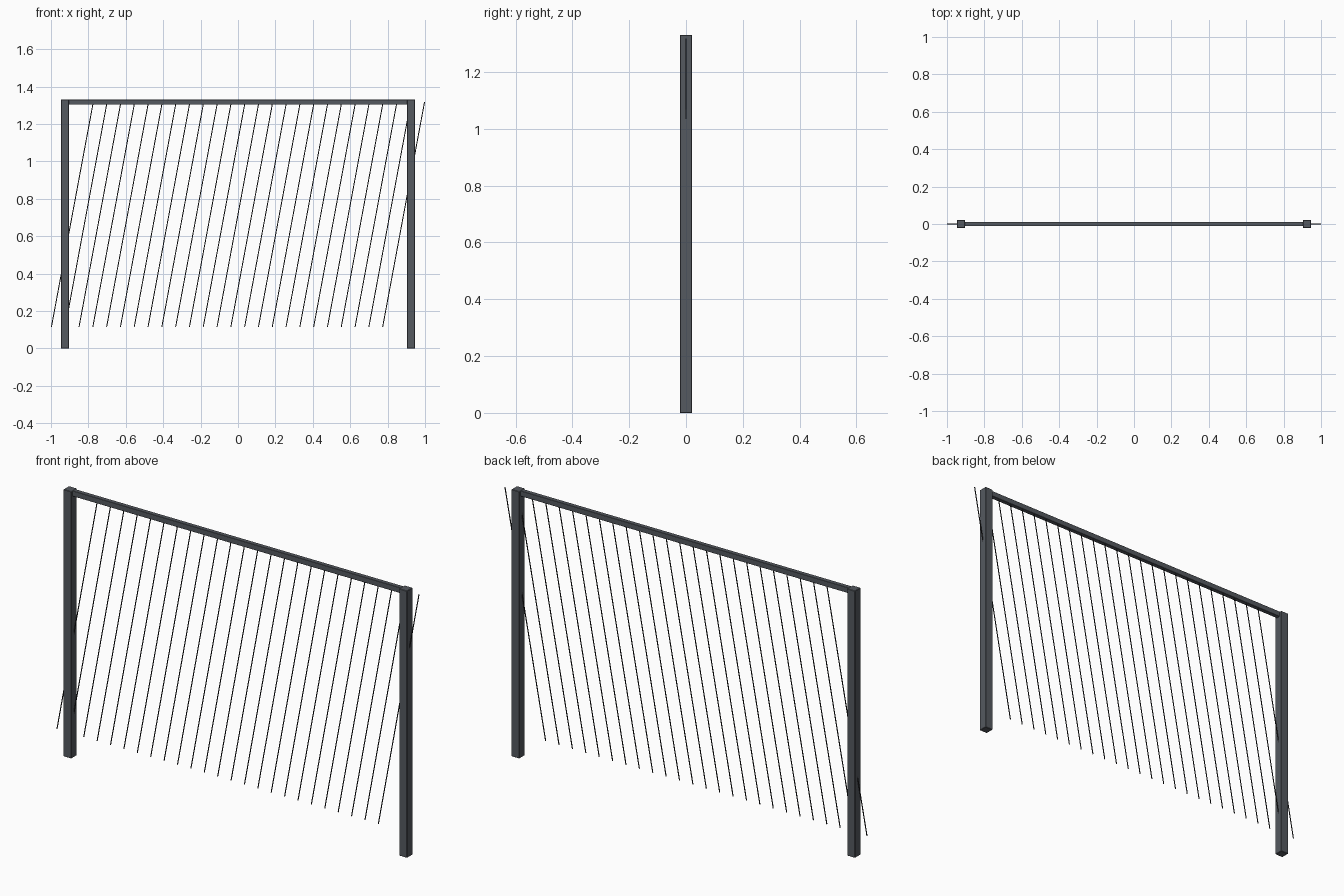
import bpy
from mathutils import Vector

if "Cube" in bpy.data.objects:
    bpy.data.objects.remove(bpy.data.objects["Cube"])

HEIGHT = 1.33
POST_X = 0.925
POST_W = 0.044

steel = bpy.data.materials.new("dark_steel")
steel.diffuse_color = (0.09, 0.10, 0.115, 1)
steel.use_nodes = True
steel.node_tree.nodes["Principled BSDF"].inputs["Base Color"].default_value = steel.diffuse_color
wire = bpy.data.materials.new("black_wire")
wire.diffuse_color = (0.02, 0.02, 0.022, 1)
wire.use_nodes = True
wire.node_tree.nodes["Principled BSDF"].inputs["Base Color"].default_value = wire.diffuse_color


def box(name, center, size, bevel=0.002):
    bpy.ops.mesh.primitive_cube_add(size=1, location=center)
    ob = bpy.context.object
    ob.name = name
    ob.scale = size
    bpy.ops.object.transform_apply(location=False, rotation=False, scale=True)
    mod = ob.modifiers.new("soft_edges", 'BEVEL')
    mod.width = bevel
    mod.segments = 1
    ob.data.materials.append(steel)
    return ob


def rod(name, a, b, radius):
    a, b = Vector(a), Vector(b)
    d = b - a
    bpy.ops.mesh.primitive_cylinder_add(vertices=8, radius=radius, depth=d.length,
                                        location=(a + b) / 2)
    ob = bpy.context.object
    ob.name = name
    ob.rotation_euler = d.to_track_quat('Z', 'Y').to_euler()
    ob.data.materials.append(wire)
    bpy.ops.object.shade_smooth_by_angle()
    return ob


# Upright posts
for side, label in ((-1, "left"), (1, "right")):
    box(f"{label}_post", (side * POST_X, 0, HEIGHT / 2), (POST_W, POST_W, HEIGHT))

# Top rail between the posts, flush with their tops
box("top_rail", (0, 0, HEIGHT - 0.0135), (2 * POST_X - POST_W + 0.004, 0.022, 0.027), 0.001)

# Slanted infill rods
COUNT = 25
LEAN = 0.224
R = 0.0025
for i in range(COUNT):
    x = -1 + R + i * (2 - 2 * R - LEAN) / (COUNT - 1)
    rod(f"slanted_rod_{i + 1}", (x, 0, 0.115), (x + LEAN, 0, 1.318), R)
